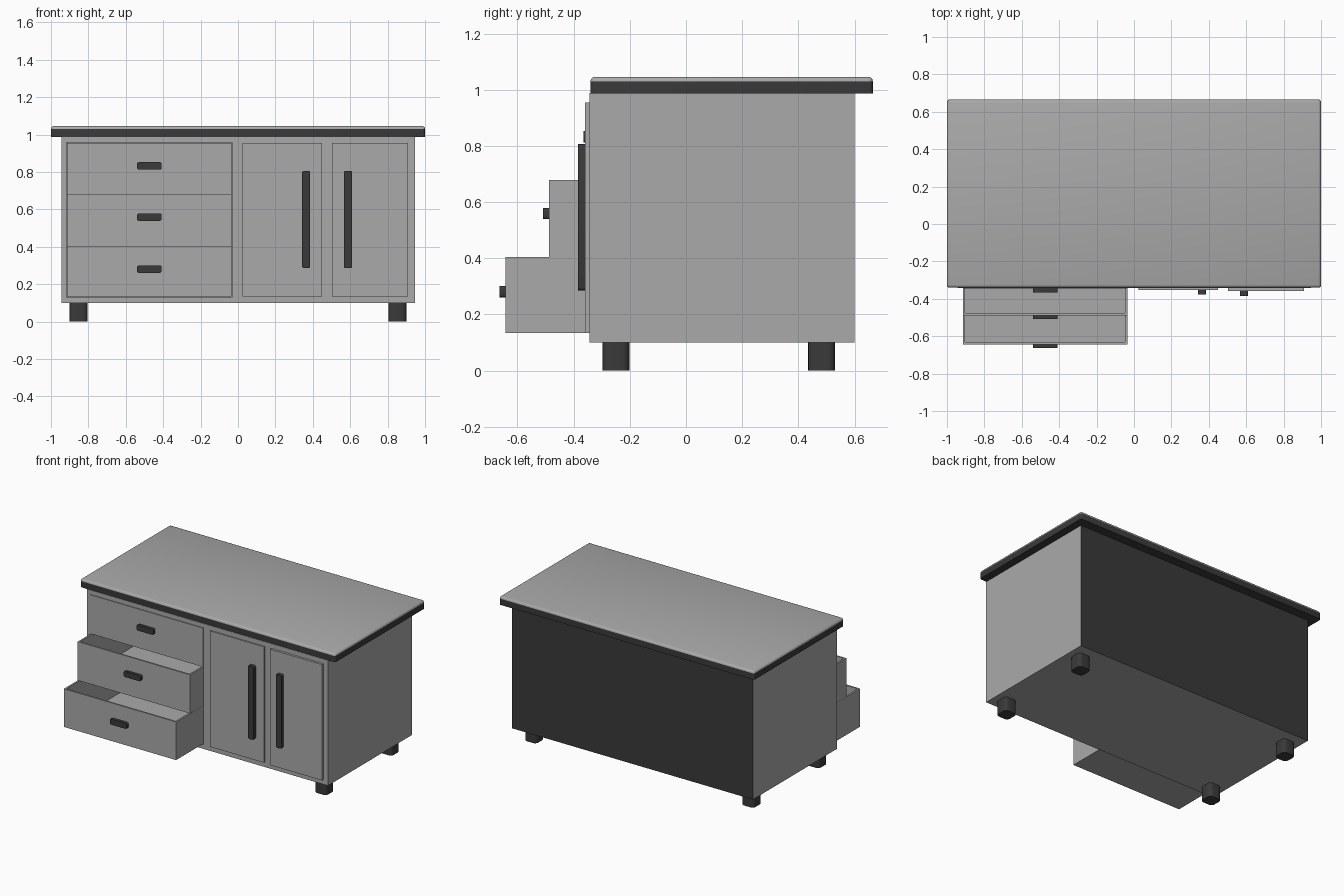
import bpy, bmesh

if "Cube" in bpy.data.objects:
    bpy.data.objects.remove(bpy.data.objects["Cube"])


def material(name, v):
    m = bpy.data.materials.new(name)
    m.diffuse_color = (v, v, v, 1)
    m.use_nodes = True
    m.node_tree.nodes["Principled BSDF"].inputs["Base Color"].default_value = m.diffuse_color
    return m


GREY = material("light grey", 0.40)
DARK = material("charcoal", 0.042)


def box(name, x, y, z, mat, bevel=0.0, segments=3, axis=None):
    """Box from (min, max) ranges; bevels all edges or only those along one axis."""
    bm = bmesh.new()
    bmesh.ops.create_cube(bm, size=1)
    for v in bm.verts:
        v.co = [(r[0] + r[1]) / 2 + c * (r[1] - r[0]) for r, c in zip((x, y, z), v.co)]
    if bevel:
        edges = [e for e in bm.edges if axis is None or
                 abs((e.verts[0].co - e.verts[1].co).normalized()[axis]) > 0.9]
        bmesh.ops.bevel(bm, geom=edges, offset=bevel, segments=segments,
                        profile=0.5, affect='EDGES')
    me = bpy.data.meshes.new(name)
    bm.to_mesh(me)
    bm.free()
    me.materials.append(mat)
    ob = bpy.data.objects.new(name, me)
    bpy.context.collection.objects.link(ob)
    if bevel:
        bpy.ops.object.select_all(action='DESELECT')
        ob.select_set(True)
        bpy.context.view_layer.objects.active = ob
        bpy.ops.object.shade_smooth_by_angle(angle=0.6)
    return ob


def cut(ob, cutter):
    mod = ob.modifiers.new("cut", 'BOOLEAN')
    mod.operation, mod.solver, mod.object = 'DIFFERENCE', 'EXACT', cutter
    bpy.context.view_layer.update()
    me = bpy.data.meshes.new_from_object(ob.evaluated_get(bpy.context.evaluated_depsgraph_get()))
    ob.modifiers.clear()
    ob.data = me
    bpy.data.objects.remove(cutter)


FRONT = -0.343

# cabinet with drawer bay, dark back panel
body = box("cabinet_body", (-0.945, 0.945), (FRONT, 0.60), (0.10, 0.988), GREY)
cut(body, box("bay_cutter", (-0.917, -0.032), (-0.5, 0.57), (0.13, 0.958), GREY))
body.data.materials.append(DARK)
for p in body.data.polygons:
    if p.normal.y > 0.9 and p.center.y > 0.59:
        p.material_index = 1

# worktop: dark slab and rounded light surface
box("worktop_slab", (-1, 1), (-0.34, 0.665), (0.987, 1.03), DARK, 0.012, 3, axis=2)
cap = box("worktop_surface", (-1, 1), (-0.34, 0.665), (1.005, 1.046), GREY, 0.015)
for v in cap.data.vertices:          # flatten the lower rounding into the slab
    if v.co.z < 1.025:
        v.co.z = 1.029

# drawers, progressively pulled out
X0, X1, T = -0.915, -0.035, 0.012
drawers = ((0.68, 0.955, FRONT - 0.001), (0.405, 0.679, -0.488), (0.134, 0.404, -0.643))
for i, (z0, z1, y) in enumerate(drawers, 1):
    d = box(f"drawer_{i}", (X0, X1), (y, y + 0.86), (z0, z1), GREY)
    cut(d, box("drawer_cutter", (X0 + T, X1 - T), (y + T, y + 0.86 - T), (z0 + T, z1 + 0.1), GREY))
    zc = (0.833, 0.559, 0.281)[i - 1]
    box(f"drawer_handle_{i}", (-0.54, -0.408), (y - 0.021, y + 0.005),
        (zc - 0.02, zc + 0.02), DARK, 0.01, 3, axis=1)

# doors with tall handles
for side, x, hx, y in (("left", (0.025, 0.45), 0.364, -0.352),
                       ("right", (0.503, 0.91), 0.588, -0.359)):
    box(f"{side}_door", x, (y, FRONT + 0.01), (0.134, 0.955), GREY)
    box(f"{side}_door_handle", (hx - 0.022, hx + 0.022), (y - 0.026, y + 0.005),
        (0.286, 0.806), DARK, 0.01, 3, axis=1)

# rounded square feet
for nx, sx in (("left", -1), ("right", 1)):
    for ny, yc in (("front", -0.25), ("back", 0.483)):
        xc = 0.852 * sx
        box(f"{ny}_{nx}_foot", (xc - 0.048, xc + 0.048), (yc - 0.048, yc + 0.048),
            (0, 0.105), DARK, 0.025, 4, axis=2)
